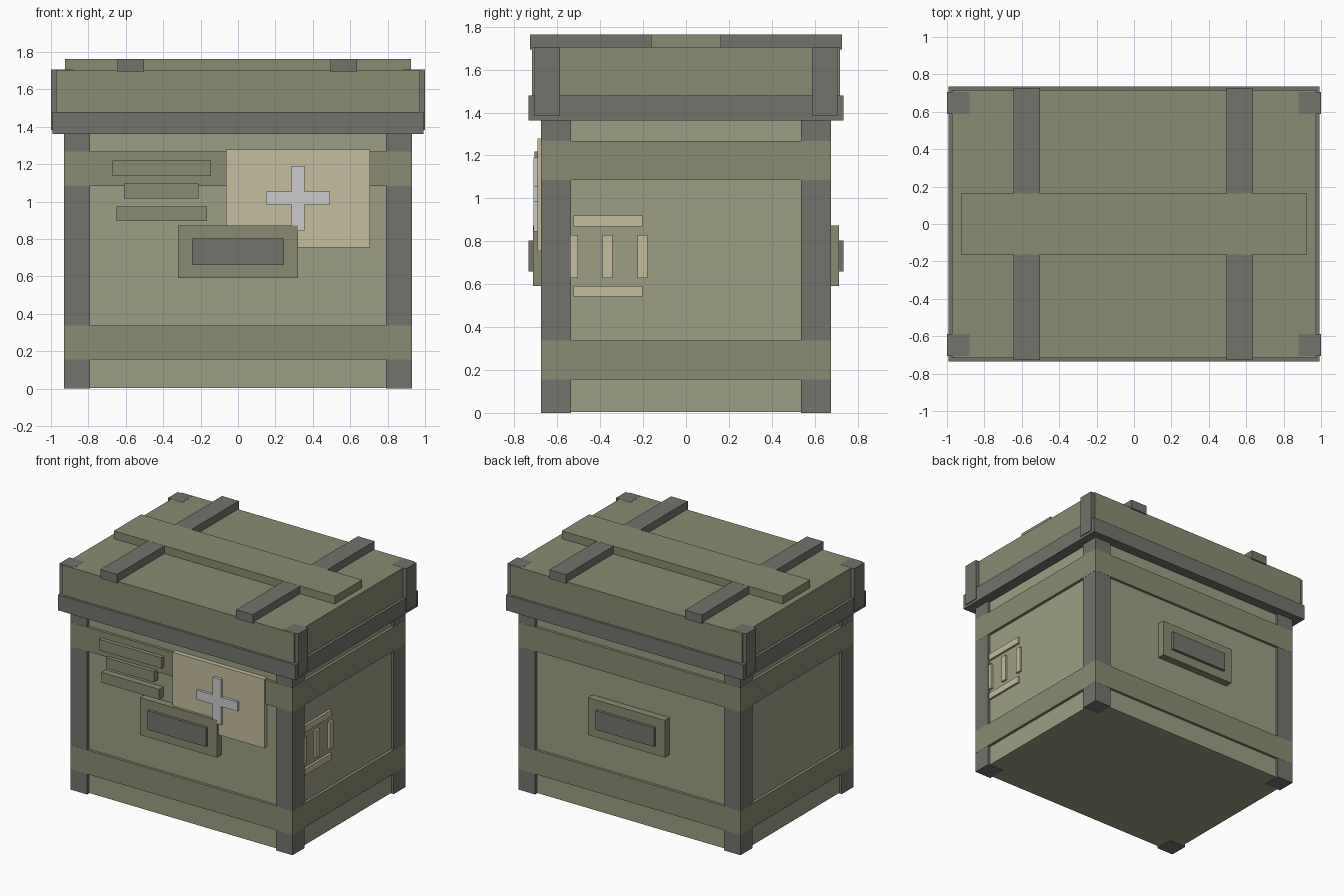
import bpy

if "Cube" in bpy.data.objects:
    bpy.data.objects.remove(bpy.data.objects["Cube"])


def material(name, rgb):
    m = bpy.data.materials.new(name)
    m.diffuse_color = [(c / 255) ** 2.2 for c in rgb] + [1]
    m.use_nodes = True
    m.node_tree.nodes["Principled BSDF"].inputs["Base Color"].default_value = m.diffuse_color
    return m


PANEL = material("panel_green", (155, 157, 130))
OLIVE = material("olive", (137, 138, 112))
DARK = material("dark_grey", (115, 115, 109))
CREAM = material("cream", (194, 188, 156))
WHITE = material("white", (208, 208, 205))


def box(name, x, y, z, mat):
    """Box from (min, max) ranges on each axis."""
    bpy.ops.mesh.primitive_cube_add(size=1, location=[sum(r) / 2 for r in (x, y, z)])
    o = bpy.context.object
    o.name = name
    o.scale = [abs(r[1] - r[0]) for r in (x, y, z)]
    bpy.ops.object.transform_apply(location=False, rotation=False, scale=True)
    o.data.materials.append(mat)
    return o


def sym(v):
    return (-v, v)


def side(s, a, b):
    return tuple(sorted((s * a, s * b)))


# Body with two bands wrapped around it
box("body", sym(0.91), sym(0.657), (0.005, 1.4), PANEL)
for name, z in (("lower_band", (0.155, 0.337)), ("upper_band", (1.085, 1.267))):
    box(name, sym(0.931), sym(0.677), z, OLIVE)

# Lid and its rim
box("lid_rim", sym(0.993), sym(0.735), (1.363, 1.48), DARK)
box("lid", sym(0.972), sym(0.717), (1.44, 1.705), OLIVE)

# Corner posts and lid corner brackets
for sx in (-1, 1):
    for sy in (-1, 1):
        box("corner_post", side(sx, 0.79, 0.93), side(sy, 0.535, 0.676), (0, 1.38), DARK)
        box("lid_corner", side(sx, 0.88, 1.0), side(sy, 0.588, 0.706), (1.383, 1.706), DARK)

# Straps and plank on top of the lid
for x in ((-0.643, -0.503), (0.495, 0.635)):
    box("lid_strap", x, sym(0.728), (1.695, 1.763), DARK)
box("lid_plank", sym(0.926), sym(0.163), (1.695, 1.764), OLIVE)

# Handles on front and back
for sy in (-1, 1):
    box("handle_plate", sym(0.322), side(sy, 0.64, 0.714), (0.591, 0.873), OLIVE)
    box("handle_grip", sym(0.245), side(sy, 0.66, 0.735), (0.66, 0.803), DARK)

# Front slats
for x, z in (((-0.67, -0.145), (1.138, 1.219)),
             ((-0.61, -0.21), (1.016, 1.096)),
             ((-0.65, -0.165), (0.897, 0.975))):
    box("front_slat", x, (-0.707, -0.64), z, OLIVE)

# Front sign with a cross
box("sign_panel", (-0.063, 0.705), (-0.692, -0.64), (0.755, 1.278), CREAM)
box("cross_upright", (0.286, 0.356), (-0.712, -0.66), (0.846, 1.19), WHITE)
box("cross_arm", (0.15, 0.492), (-0.711, -0.66), (0.985, 1.055), WHITE)

# Raised markings on the right side
for z in ((0.87, 0.92), (0.543, 0.592)):
    box("side_mark_bar", (0.89, 0.927), (-0.525, -0.203), z, CREAM)
for y in (-0.526, -0.366, -0.203):
    box("side_mark_upright", (0.89, 0.927), (y - 0.023, y + 0.023), (0.628, 0.83), CREAM)
